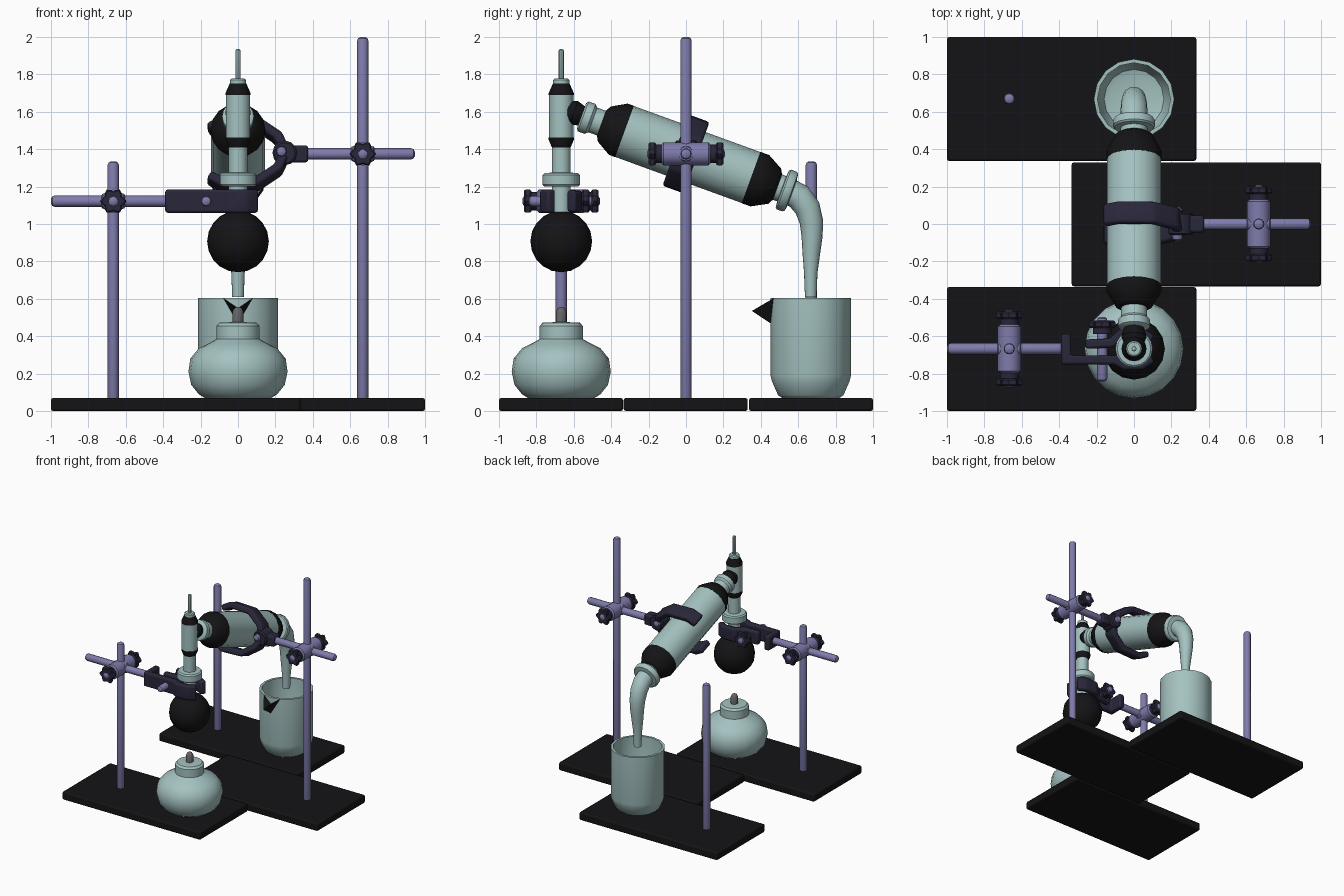
import bpy, bmesh, math
from mathutils import Vector, Matrix

if "Cube" in bpy.data.objects:
    bpy.data.objects.remove(bpy.data.objects["Cube"])

def material(name, rgb):
    m = bpy.data.materials.new(name)
    m.diffuse_color = (*rgb, 1)
    m.use_nodes = True
    m.node_tree.nodes["Principled BSDF"].inputs["Base Color"].default_value = m.diffuse_color
    return m

GLASS = material("glass", (0.37, 0.54, 0.53))
STEEL = material("steel", (0.21, 0.20, 0.41))
DARK = material("dark_plastic", (0.022, 0.02, 0.042))
BLACK = material("black", (0.007, 0.007, 0.008))
WICK = material("wick", (0.13, 0.13, 0.13))

def finish(name, bm, mat, bevel=0, smooth=True, segs=2):
    bmesh.ops.recalc_face_normals(bm, faces=bm.faces)
    me = bpy.data.meshes.new(name)
    bm.to_mesh(me)
    bm.free()
    ob = bpy.data.objects.new(name, me)
    bpy.context.collection.objects.link(ob)
    me.materials.append(mat)
    if bevel:
        b = ob.modifiers.new("bevel", 'BEVEL')
        b.width, b.segments, b.limit_method = bevel, segs, 'ANGLE'
    if smooth:
        bpy.ops.object.select_all(action='DESELECT')
        ob.select_set(True)
        bpy.context.view_layer.objects.active = ob
        bpy.ops.object.shade_smooth_by_angle(angle=math.radians(35))
    return ob

def skin(bm, rings):
    for a, b in zip(rings, rings[1:]):
        n = len(a)
        for i in range(n):
            bm.faces.new((a[i], a[(i + 1) % n], b[(i + 1) % n], b[i]))
    bm.faces.new(rings[0])
    bm.faces.new(rings[-1])

def lathe(name, prof, mat, origin=(0, 0, 0), axis=(0, 0, 1), n=16):
    """Spin (radius, height) pairs around an axis."""
    q = Vector((0, 0, 1)).rotation_difference(Vector(axis))
    bm = bmesh.new()
    rings = [[bm.verts.new(Vector(origin) + q @ Vector((r * math.cos(2 * math.pi * i / n),
              r * math.sin(2 * math.pi * i / n), h))) for i in range(n)] for r, h in prof]
    skin(bm, rings)
    return finish(name, bm, mat)

def rod(name, start, end, r=0.03, mat=STEEL, n=12):
    v = Vector(end) - Vector(start)
    L = v.length
    c = r * 0.5
    return lathe(name, [(r * .45, 0), (r * .85, c * .5), (r, c * 1.3), (r, L - c * 1.3),
                 (r * .85, L - c * .5), (r * .45, L)], mat, start, v, n)

def box(name, lo, hi, mat, bevel=0.012):
    lo, hi = Vector(lo), Vector(hi)
    bm = bmesh.new()
    bmesh.ops.create_cube(bm, size=1, matrix=Matrix.Translation((lo + hi) / 2) @
                          Matrix.Diagonal((*(hi - lo), 1)))
    return finish(name, bm, mat, bevel)

def jaw(name, path, width, origin, a, b, thick=0.05):
    """Bent flat bar following a 2D path in the a/b plane."""
    o, a, b = Vector(origin), Vector(a), Vector(b)
    c = a.cross(b)
    p = [Vector(q) for q in path]
    bm = bmesh.new()
    rings = []
    for i, q in enumerate(p):
        d0 = (q - p[max(i - 1, 0)]) if i else p[1] - q
        d1 = (p[i + 1] - q) if i < len(p) - 1 else d0
        d0, d1 = d0.normalized(), d1.normalized()
        t = (d0 + d1).normalized()
        nrm = Vector((-t.y, t.x)) * (thick / 2 / max(t.dot(d0), .6))
        rings.append([bm.verts.new(o + a * (q + s * nrm).x + b * (q + s * nrm).y + c * (w * width / 2))
                      for s, w in ((1, 1), (1, -1), (-1, -1), (-1, 1))])
    skin(bm, rings)
    return finish(name, bm, DARK, 0.014)

def knob(name, origin, axis):
    """Six-lobed thumb knob with a hub and a steel pin."""
    q = Vector((0, 0, 1)).rotation_difference(Vector(axis))
    bm = bmesh.new()
    rings = [[bm.verts.new(Vector(origin) + q @ Vector((k * r * math.cos(t), k * r * math.sin(t), h)))
              for i in range(24) for t in [i * math.pi / 12]
              for r in [0.062 + 0.009 * math.cos(6 * t)]]
             for k, h in ((.88, .03), (1, .038), (1, .062), (.88, .07))]
    skin(bm, rings)
    finish(name, bm, DARK)
    lathe(name + "_hub", [(.05, 0), (.05, .032)], DARK, origin, axis, 12)
    rod(name + "_pin", origin, Vector(origin) + Vector(axis) * .078, .028)

def boss(name, x, y, z):
    """Block that joins the upright to the horizontal arm, with two knobs."""
    lathe(name, [(.05, -.13), (.062, -.12), (.062, .12), (.05, .13)], STEEL, (x, y, z), (0, 1, 0))
    rod(name + "_sleeve", (x - .07, y, z), (x + .07, y, z), .045)
    for s in (1, -1):
        knob(name + "_knob", (x, y + s * .13, z), (0, s, 0))

# Three stands: base plate and upright
for nm, x0, y0, rx, top in (("front", -1, -1, -.667, 1.335), ("middle", -.333, -.333, .667, 2.0),
                            ("back", -1, .337, -.667, 1.335)):
    box(nm + "_base", (x0, y0, 0), (x0 + 1.333, y0 + .663, .07), BLACK)
    rod(nm + "_upright", (rx, y0 + .333, .05), (rx, y0 + .333, top))

F, B = -.667, .667   # y of the flask and of the beaker

# Spirit burner
lathe("burner_body", [(.17, .065), (.21, .09), (.25, .14), (.265, .21), (.255, .28), (.21, .335),
      (.16, .36), (.115, .385), (.115, .455), (.1, .472), (.04, .475)], GLASS, (0, F, 0), n=20)
lathe("burner_wick", [(.03, .46), (.03, .53), (.02, .55), (.008, .557)], WICK, (0, F, 0), n=10)

# Flask, neck and thermometer head
bm = bmesh.new()
bmesh.ops.create_uvsphere(bm, u_segments=16, v_segments=10, radius=.165,
                          matrix=Matrix.Translation((0, F, .907)))
finish("flask_bulb", bm, BLACK)
lathe("flask_neck", [(.05, 1.04), (.05, 1.2), (.09, 1.2), (.1, 1.21), (.1, 1.262), (.09, 1.272),
      (.05, 1.275), (.05, 1.43)], GLASS, (0, F, 0))
lathe("head_lower_cap", [(.05, 1.41), (.067, 1.45), (.067, 1.462)], BLACK, (0, F, 0))
lathe("head_tube", [(.065, 1.455), (.065, 1.7)], GLASS, (0, F, 0))
lathe("head_upper_cap", [(.067, 1.69), (.067, 1.70), (.045, 1.75)], BLACK, (0, F, 0))
lathe("head_stopper", [(.03, 1.745), (.043, 1.747), (.043, 1.77), (.035, 1.777)], GLASS, (0, F, 0))
rod("thermometer", (0, F, 1.76), (0, F, 1.935), .014, GLASS, 8)

# Condenser on a slanted axis
ang = math.radians(20)
D = Vector((0, math.cos(ang), -math.sin(ang)))
U = Vector((0, math.sin(ang), math.cos(ang)))
C = Vector((0, 0, 1.375))
for nm, prof, mat in (
    ("side_arm", [(.05, -.69), (.068, -.64), (.045, -.565)], BLACK),
    ("inlet_collar", [(.07, -.595), (.085, -.585), (.085, -.545), (.07, -.53), (.07, -.46)], GLASS),
    ("condenser_upper_cap", [(.072, -.48), (.1, -.465), (.146, -.385), (.146, -.35)], BLACK),
    ("condenser_tube", [(.145, -.355), (.145, .375)], GLASS),
    ("condenser_lower_cap", [(.146, .37), (.146, .42), (.1, .505), (.072, .52)], BLACK),
    ("outlet_collar", [(.072, .5), (.072, .545), (.105, .548), (.113, .557), (.113, .588),
                       (.105, .6), (.07, .605)], GLASS)):
    lathe(nm, prof, mat, C, D)

# Bent outlet tube that tapers into the beaker
path = [(.545, 1.178, .07), (.605, 1.145, .072), (.65, 1.085, .069), (.671, 1.01, .063),
        (.674, .93, .056), (.67, .84, .047), (.667, .74, .036), (.667, .61, .031)]
bm = bmesh.new()
rings = []
for i, (y, z, r) in enumerate(path):
    p, q = path[max(i - 1, 0)], path[min(i + 1, len(path) - 1)]
    t = Vector((0, q[0] - p[0], q[1] - p[1])).normalized()
    side = t.cross(Vector((1, 0, 0)))
    rings.append([bm.verts.new(Vector((r * math.cos(k * math.pi / 8), y, z)) +
                  side * r * math.sin(k * math.pi / 8)) for k in range(16)])
skin(bm, rings)
finish("outlet_tube", bm, GLASS)

# Beaker with open top and a pouring lip
lathe("beaker", [(.15, .068), (.175, .085), (.208, .16), (.215, .19), (.215, .605), (.195, .605),
      (.195, .19), (.16, .1), (.13, .09)], GLASS, (0, B, 0))
bm = bmesh.new()
L, R, T, K, I = [bm.verts.new(v) for v in ((-.078, .468, .603), (.078, .468, .603), (0, .352, .535),
                                           (0, .458, .465), (0, .456, .55))]
for f in ((L, T, K), (T, R, K), (L, I, T), (I, R, T), (L, K, I), (I, K, R)):
    bm.faces.new(f)
finish("beaker_lip", bm, BLACK, smooth=False)

# Front clamp: arm, boss, two jaws around the neck, tightening screw
Z1 = 1.122
rod("front_arm", (-1, F, Z1), (-.34, F, Z1), .03)
boss("front_boss", -.667, F, Z1)
X, Y = (1, 0, 0), (0, 1, 0)
jaw("front_jaw_outer", [(-.364, .08), (-.364, -.06), (-.1, -.06), (-.05, -.088), (.04, -.088),
    (.098, -.05)], .125, (0, F, Z1), X, Y)
jaw("front_jaw_inner", [(-.26, .025), (-.12, .03), (-.06, .085), (.04, .085), (.098, .05)],
    .115, (0, F, Z1), X, Y)
rod("front_screw", (-.17, F - .175, Z1), (-.17, F + .17, Z1), .028)
knob("front_screw_knob", (-.17, F + .08, Z1), (0, 1, 0))

# Middle clamp: arm, boss, hub and mirrored jaws around the condenser
rod("middle_arm", (.32, 0, 1.375), (.945, 0, 1.375), .03)
boss("middle_boss", .667, 0, 1.375)
box("middle_clamp_socket", (.28, -.045, 1.33), (.375, .045, 1.42), DARK)
lathe("middle_clamp_hub", [(.055, -.06), (.066, -.05), (.066, .05), (.055, .06)], DARK,
      (.25, 0, 1.38), (0, 1, 0), 12)
rod("middle_clamp_pin", (.232, -.09, 1.388), (.232, .09, 1.388), .028)
for nm, s in (("upper", 1), ("lower", -1)):
    jaw("middle_jaw_" + nm, [(.245, s * .02), (.215, s * .09), (.1, s * .172), (-.08, s * .178),
        (-.155, s * .135)], .12, C, X, U)
